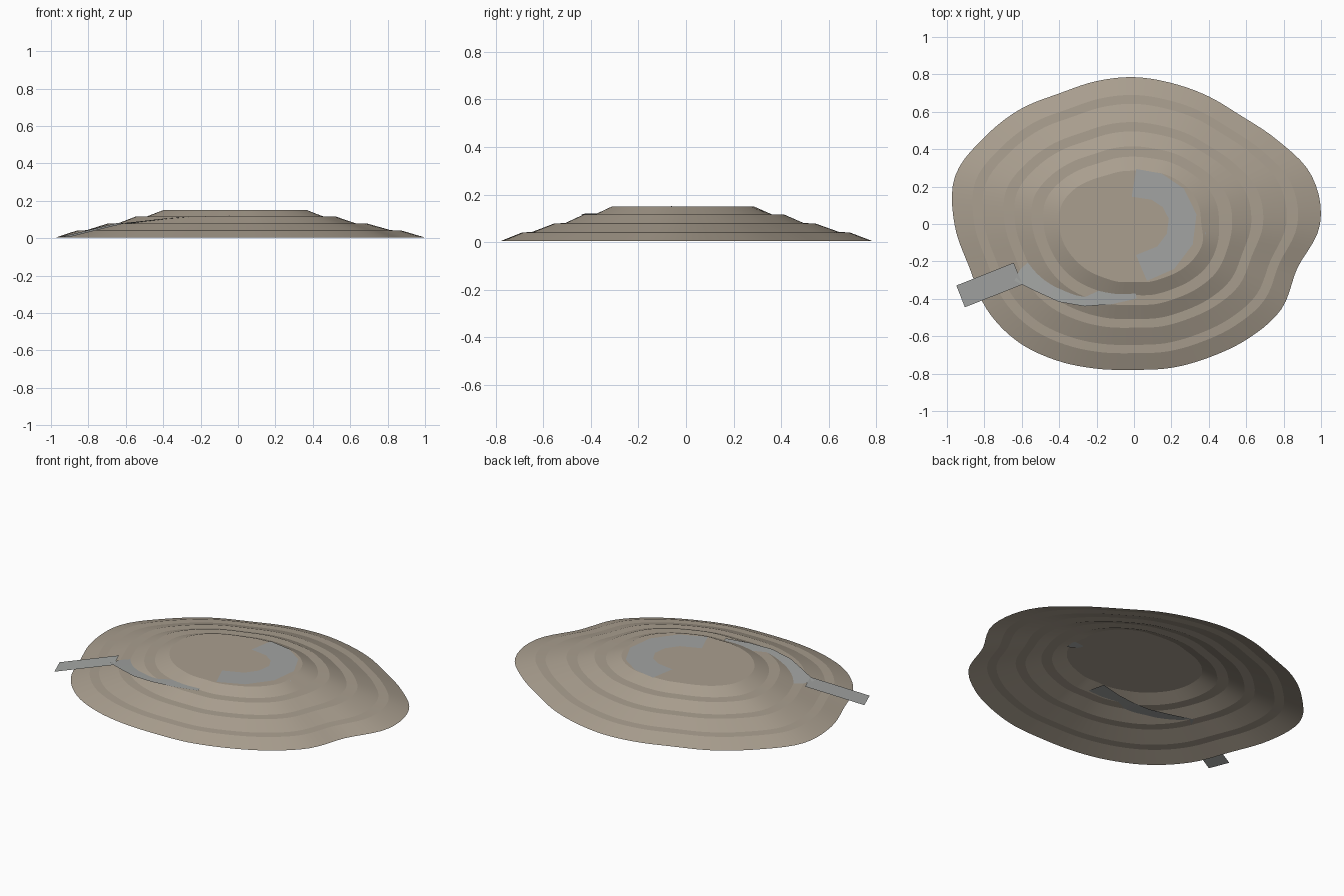
import bpy, bmesh, math
from mathutils import Vector

if "Cube" in bpy.data.objects:
    bpy.data.objects.remove(bpy.data.objects["Cube"])


def material(name, rgb):
    m = bpy.data.materials.new(name)
    m.diffuse_color = (*rgb, 1)
    m.use_nodes = True
    m.node_tree.nodes["Principled BSDF"].inputs["Base Color"].default_value = m.diffuse_color
    return m


def make(name, verts, faces, mat, angle):
    me = bpy.data.meshes.new(name)
    me.from_pydata(verts, [], faces)
    bm = bmesh.new()
    bm.from_mesh(me)
    bmesh.ops.recalc_face_normals(bm, faces=bm.faces)
    if sum(f.normal.z for f in bm.faces) < 0:
        bmesh.ops.reverse_faces(bm, faces=bm.faces)
    bm.to_mesh(me)
    bm.free()
    me.materials.append(mat)
    ob = bpy.data.objects.new(name, me)
    bpy.context.collection.objects.link(ob)
    bpy.ops.object.select_all(action='DESELECT')
    bpy.context.view_layer.objects.active = ob
    ob.select_set(True)
    bpy.ops.object.shade_smooth_by_angle(angle=math.radians(angle))
    return ob


def spline(p0, p1, p2, p3, t):
    return 0.5 * (2 * p1 + (p2 - p0) * t + (2 * p0 - 5 * p1 + 4 * p2 - p3) * t * t
                  + (3 * p1 - p0 - 3 * p2 + p3) * t ** 3)


def radius(table, u):
    n = len(table)
    i = int(u * n)
    return spline(*(table[(i + k) % n] for k in (-1, 0, 1, 2)), u * n - i)


earth = material("earth", (0.40, 0.345, 0.275))
gravel = material("gravel", (0.36, 0.37, 0.36))

# Outline radii every 15 degrees: foot and top rim of the hill
FOOT = [.995, .985, .89, .815, .79, .78, .785, .79, .805, .865, .925, .99,
        .96, .91, .91, .885, .84, .80, .78, .795, .82, .865, .91, .905]
RIM = [.36, .36, .35, .33, .31, .29, .285, .29, .30, .33, .37, .40,
       .40, .39, .37, .35, .33, .32, .31, .32, .33, .35, .37, .38]
# Terraces: (fraction from foot to rim, height)
STEPS = [(0, .004), (.19, .04), (.285, .043), (.48, .078), (.58, .08),
         (.74, .115), (.85, .117), (1, .15)]

# Terraced hill, an open shell with a flat top
N = 120
verts, faces = [], []
for f, z in STEPS:
    for i in range(N):
        u = i / N
        r = radius(FOOT, u) * (1 - f) + radius(RIM, u) * f
        a = u * math.tau
        verts.append((r * math.cos(a), r * math.sin(a), z))
for k in range(len(STEPS) - 1):
    for i in range(N):
        j = (i + 1) % N
        faces.append((k * N + i, k * N + j, (k + 1) * N + j, (k + 1) * N + i))
faces.append(tuple(range((len(STEPS) - 1) * N, len(STEPS) * N)))
make("terraced_hill", verts, faces, earth, 9)


# Road strip that climbs from the ground and curls onto the top
def road(name, pts, width):
    pts = [Vector(p) for p in pts]
    v, f = [], []
    for i, p in enumerate(pts):
        d = pts[min(i + 1, len(pts) - 1)] - pts[max(i - 1, 0)]
        side = Vector((-d.y, d.x, 0)).normalized() * width / 2
        v += [p + side, p - side]
    for i in range(len(pts) - 1):
        f.append((2 * i, 2 * i + 1, 2 * i + 3, 2 * i + 2))
    return make(name, v, f, gravel, 15)


road("access_ramp", [(-.927, -.387, .006), (-.77, -.325, .045), (-.62, -.265, .082)], .125)
road("hill_ramp", [(-.61, -.245, .078), (-.50, -.30, .09), (-.38, -.355, .104),
                   (-.26, -.375, .115), (-.13, -.365, .119), (0, -.335, .121)], .13)
road("summit_track", [(.04, -.235, .1515), (.17, -.18, .1515), (.245, -.08, .1515),
                      (.26, .04, .1515), (.21, .14, .1515), (.12, .2, .1515),
                      (.0, .22, .1515)], .15)

# Thin level pad in the middle of the top
x0, x1, y0, y1 = -.27, .19, -.2, .14
make("summit_pad", [(x0, y0, .151), (x1, y0, .151), (x1, y1, .151), (x0, y1, .151)],
     [(0, 1, 2, 3)], earth, 15)

# Small bent sheet at the rim where the track turns
make("rim_flap", [(.30, -.06, .151), (.385, -.045, .145), (.385, -.11, .138), (.32, -.09, .148)],
     [(0, 1, 2), (0, 2, 3)], gravel, 15)
